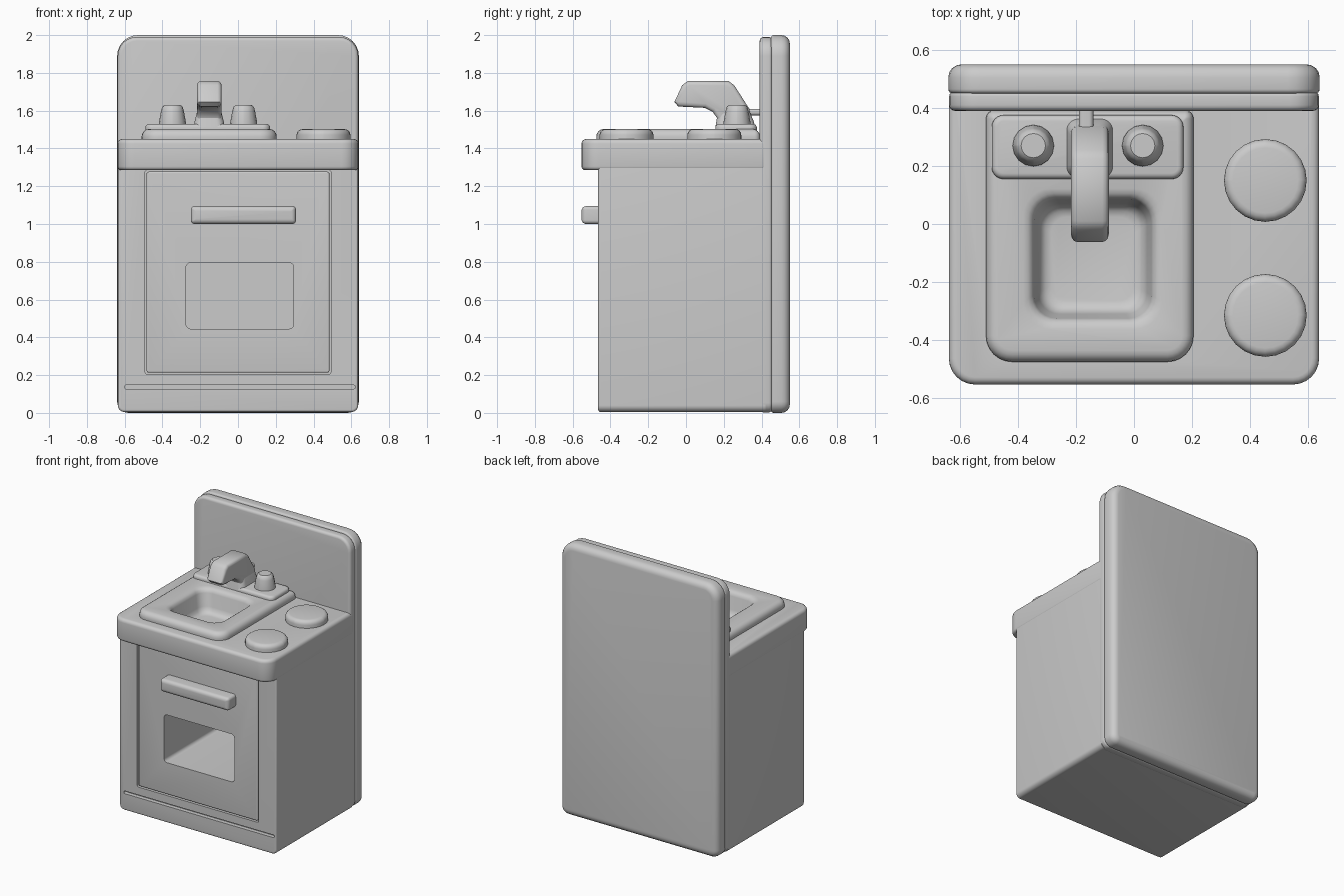
import bpy, bmesh
from math import sin, cos, pi, radians

if "Cube" in bpy.data.objects:
    bpy.data.objects.remove(bpy.data.objects["Cube"])


def finish(bm, name):
    bmesh.ops.recalc_face_normals(bm, faces=bm.faces)
    me = bpy.data.meshes.new(name)
    bm.to_mesh(me)
    bm.free()
    ob = bpy.data.objects.new(name, me)
    bpy.context.collection.objects.link(ob)
    return ob


def loft(name, rings, axis='z', n=6):
    """Stack rounded rectangles (w, u0, u1, v0, v1, r_low, r_high) along an axis."""
    bm = bmesh.new()
    loops = []
    for w, u0, u1, v0, v1, rl, rh in rings:
        loop = []
        corners = [(u1 - rl, v0 + rl, rl, -90), (u1 - rh, v1 - rh, rh, 0),
                   (u0 + rh, v1 - rh, rh, 90), (u0 + rl, v0 + rl, rl, 180)]
        for cu, cv, r, start in corners:
            for i in range(n + 1):
                a = radians(start + 90 * i / n)
                u, v = cu + r * cos(a), cv + r * sin(a)
                loop.append(bm.verts.new((u, v, w) if axis == 'z' else (u, w, v)))
        loops.append(loop)
    for a, b in zip(loops, loops[1:]):
        for i in range(len(a)):
            j = (i + 1) % len(a)
            bm.faces.new((a[i], a[j], b[j], b[i]))
    bm.faces.new(loops[0])
    bm.faces.new(loops[-1])
    bmesh.ops.remove_doubles(bm, verts=bm.verts, dist=1e-4)
    return finish(bm, name)


def slab(name, u, v, w, r, b0=0.0, b1=0.0, axis='z', n=6):
    """Rounded slab with soft edges b0 / b1 at its low / high end."""
    rl, rh = r if isinstance(r, tuple) else (r, r)
    steps = [i * pi / 8 for i in range(5)]
    prof = [(w[0] + b0 * (1 - cos(a)), b0 * (1 - sin(a))) for a in steps] if b0 else [(w[0], 0)]
    end = [(w[1] - b1 * (1 - cos(a)), b1 * (1 - sin(a))) for a in steps] if b1 else [(w[1], 0)]
    rings = [(z, u[0] + i, u[1] - i, v[0] + i, v[1] - i, max(rl - i, .004), max(rh - i, .004))
             for z, i in prof + end[::-1]]
    return loft(name, rings, axis, n)


def boolean(ob, cutter, op='DIFFERENCE', remove=True):
    cutter.hide_render = True
    m = ob.modifiers.new('bool', 'BOOLEAN')
    m.object, m.operation, m.solver = cutter, op, 'EXACT'
    bpy.context.view_layer.objects.active = ob
    bpy.ops.object.modifier_apply(modifier=m.name)
    if remove:
        bpy.data.objects.remove(cutter)


# Back panel in two layers with a seam
slab('back_panel_front', (-.637, .637), (.003, 1.99), (.39, .455), (.05, .1), .02, .015, 'y')
slab('back_panel_rear', (-.64, .64), (0, 2), (.45, .55), (.06, .11), .015, .045, 'y')

# Cabinet body with door recess, kick groove and oven cavity
body = slab('cabinet_body', (-.636, .636), (.005, 1.32), (-.465, .42), (.035, .005), .012, 0, 'y')
boolean(body, slab('recess_cutter', (-.492, .492), (.205, 1.285), (-.6, -.41), .012, axis='y'))
boolean(body, slab('groove_cutter', (-.6, .62), (.127, .147), (-.6, -.435), .008, axis='y'))
cavity = slab('cavity_cutter', (-.275, .295), (.445, .795), (-.6, .3), .025, axis='y')
boolean(body, cavity, remove=False)

# Oven door with window opening and handle
door = slab('oven_door', (-.484, .484), (.213, 1.277), (-.464, -.405), .012, .008, 0, 'y')
boolean(door, cavity)
slab('door_handle', (-.25, .307), (1.0, 1.095), (-.553, -.45), .02, .025, 0, 'y')

# Countertop joined with the raised sink rim, then the basin cut out
counter = slab('countertop', (-.638, .638), (-.553, .42), (1.285, 1.45), (.09, .01), .02, .025)
rim = slab('rim_part', (-.51, .205), (-.475, .392), (1.41, 1.503), (.09, .03), 0, .04)
boolean(counter, rim, 'UNION')
basin_rings = []
for z, i in [(1.335, .075), (1.34, .055), (1.355, .04), (1.38, .03), (1.47, .015),
             (1.488, .008), (1.498, -.005), (1.504, -.025), (1.56, -.025)]:
    basin_rings.append((z, -.36 + i, .075 - i, -.34 + i, .10 - i, .085 - i * .4, .085 - i * .4))
boolean(counter, loft('basin_cutter', basin_rings))

# Burners
for label, y in (('rear', .15), ('front', -.315)):
    slab('burner_' + label, (.31, .595), (y - .1425, y + .1425), (1.44, 1.502), .1424, 0, .03)

# Tap plate and knobs
slab('tap_plate', (-.49, .17), (.155, .375), (1.48, 1.53), .04, 0, .02)
for label, x in (('left', -.347), ('right', .03)):
    rings = [(z, x - r, x + r, .27 - r, .27 + r, r * .999, r * .999)
             for z, r in ((1.51, .072), (1.54, .071), (1.6, .06), (1.62, .054), (1.63, .042))]
    loft('tap_knob_' + label, rings, n=4)

# Faucet: flared foot, bent spout and stub to the panel
loft('faucet_foot', [(1.51, -.235, -.07, .155, .365, .04, .04),
                     (1.54, -.23, -.075, .16, .36, .04, .04),
                     (1.60, -.215, -.09, .17, .335, .035, .035)])
profile = [(.17, 1.52), (.165, 1.56), (.14, 1.595), (.10, 1.615), (-.04, 1.622), (-.062, 1.645),
           (-.02, 1.735), (.01, 1.757), (.225, 1.757), (.255, 1.735), (.335, 1.61), (.35, 1.52)]
bm = bmesh.new()
face = bm.faces.new([bm.verts.new((-.217, y, z)) for y, z in profile])
ext = bmesh.ops.extrude_face_region(bm, geom=[face])
bmesh.ops.translate(bm, vec=(.13, 0, 0), verts=[v for v in ext['geom'] if isinstance(v, bmesh.types.BMVert)])
caps = [f for f in bm.faces if len(f.verts) == len(profile)]
edges = list({e for f in caps for e in f.edges})
bmesh.ops.bevel(bm, geom=edges, offset=.022, segments=3, profile=.5, affect='EDGES')
finish(bm, 'faucet_spout')
slab('faucet_stub', (-.19, -.14), (1.575, 1.61), (.3, .4), .015, axis='y')

# Smooth shading with crisp edges
bpy.ops.object.select_all(action='DESELECT')
for ob in bpy.context.scene.objects:
    ob.select_set(True)
    bpy.context.view_layer.objects.active = ob
bpy.ops.object.shade_smooth_by_angle(angle=radians(35))
